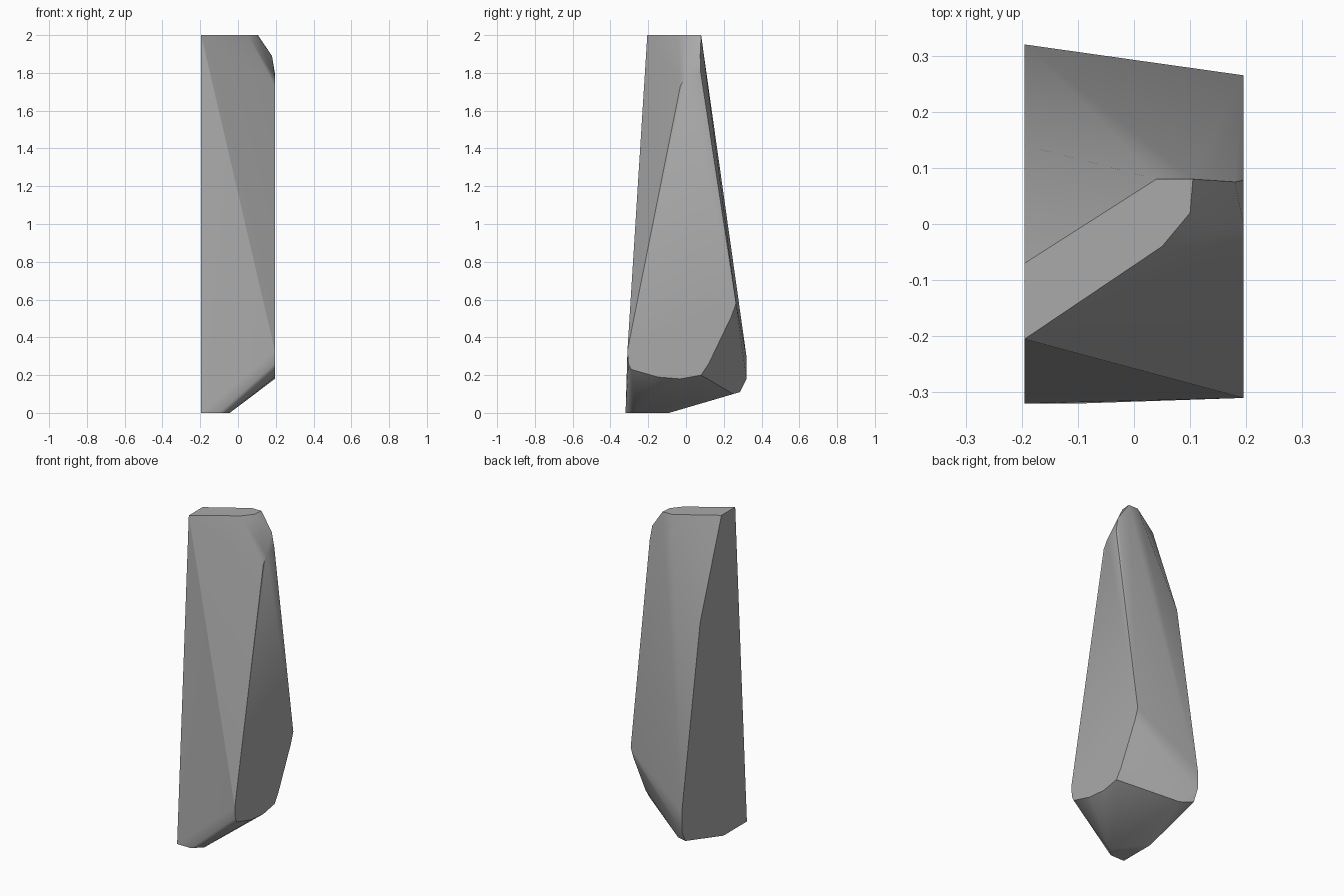
import bpy
import bmesh
from math import radians

cube = bpy.data.objects.get("Cube")
if cube:
    bpy.data.objects.remove(cube, do_unlink=True)

# Stone colour
stone = bpy.data.materials.new("stone_grey")
stone.use_nodes = True
GREY = (0.4, 0.4, 0.4, 1.0)
stone.diffuse_color = GREY
bsdf = next(n for n in stone.node_tree.nodes if n.type == 'BSDF_PRINCIPLED')
bsdf.inputs["Base Color"].default_value = GREY

HALF = 0.195   # half width between the two flat sides
TOP = 2.0

# Flat side outlines as (y, z)
right_side = [(-.205, TOP), (-.07, TOP), (.14, 1.41), (.32, .3), (.32, .18),
              (.285, .11), (-.09, 0), (-.32, 0)]
left_side = [(0, 1.78), (-.03, 1.73), (-.31, .33), (-.305, .26), (-.29, .23),
             (-.15, .19), (-.03, .18), (.08, .2), (.12, .26), (.24, .51),
             (.265, .58), (.078, 1.8)]
# Flat top and foot outlines as (x, y)
top_face = [(.05, -.04), (.1, .02), (.105, .08), (.04, .08)]
foot = [(-.1, -.32), (-.044, -.267)]
# Chipped corners
chips = [(.18, .075, 1.89), (-.12, .25, .1)]

points = [(-HALF, y, z) for y, z in right_side]
points += [(HALF, y, z) for y, z in left_side]
points += [(x, y, TOP) for x, y in top_face]
points += [(x, y, 0) for x, y in foot]
points += chips

# Wrap the outlines in one faceted, convex stone
bm = bmesh.new()
for p in points:
    bm.verts.new(p)
hull = bmesh.ops.convex_hull(bm, input=bm.verts[:])
loose = [v for v in bm.verts if not v.link_faces]
bmesh.ops.delete(bm, geom=loose, context='VERTS')
bmesh.ops.dissolve_limit(bm, angle_limit=radians(1), verts=bm.verts[:], edges=bm.edges[:])
bmesh.ops.recalc_face_normals(bm, faces=bm.faces[:])
mesh = bpy.data.meshes.new("standing_stone")
bm.to_mesh(mesh)
bm.free()
mesh.materials.append(stone)

rock = bpy.data.objects.new("standing_stone", mesh)
bpy.context.collection.objects.link(rock)

# Soft blends between shallow facets, crisp edges elsewhere
bpy.ops.object.select_all(action='DESELECT')
rock.select_set(True)
bpy.context.view_layer.objects.active = rock
bpy.ops.object.shade_smooth_by_angle(angle=radians(30))
